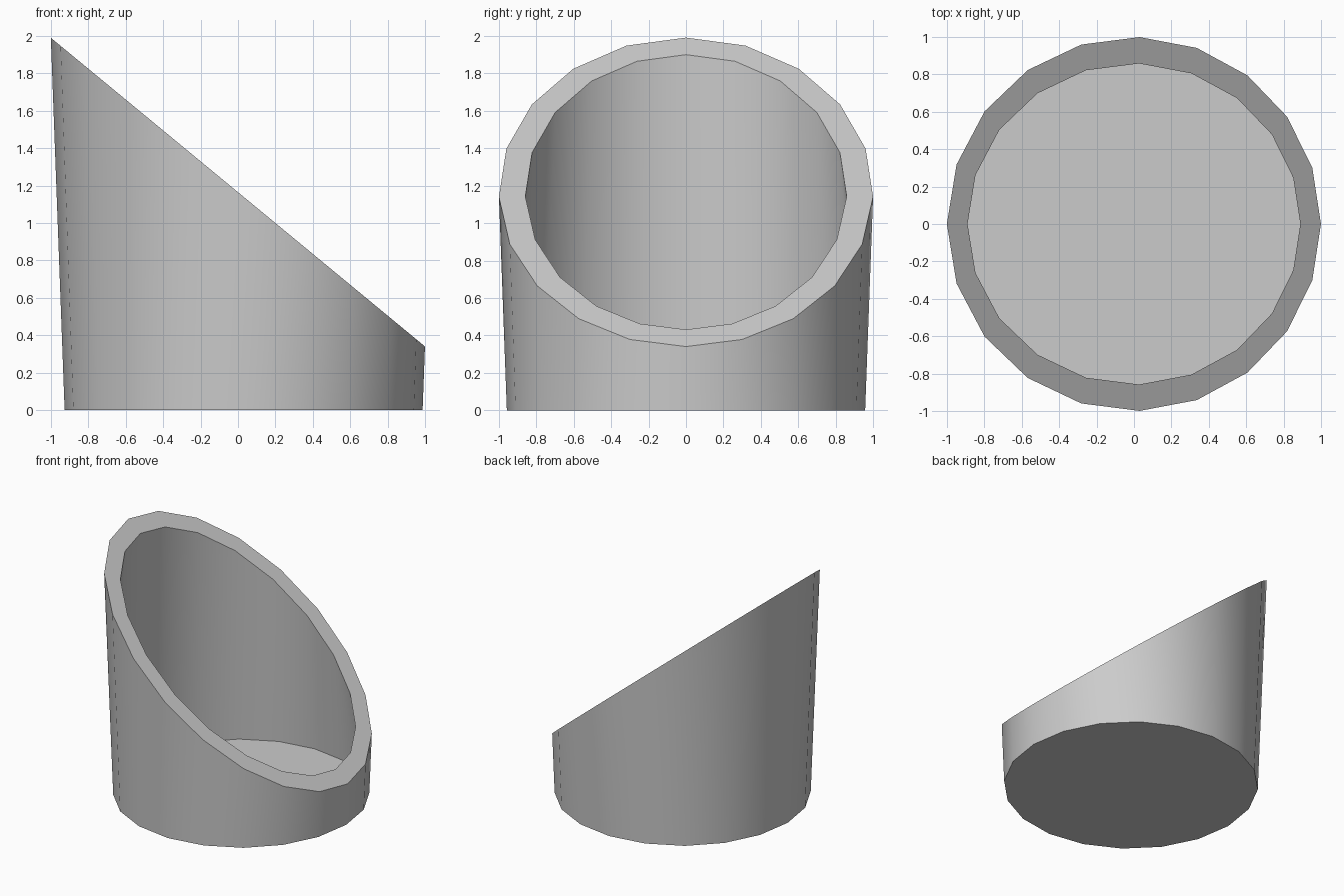
import bpy, bmesh, math

cube = bpy.data.objects.get("Cube")
if cube:
    bpy.data.objects.remove(cube, do_unlink=True)

SIDES = 20
CENTRE_X = 0.03          # axis of the flared wall
BASE_R, FLARE = 0.957, 0.037
CUT_Z, CUT_SLOPE = 1.165, 0.825   # slanted rim plane: z = CUT_Z - CUT_SLOPE * x
RIM_WIDTH = 0.14
FLOOR_Z = 0.004

# Plain grey material
grey = bpy.data.materials.new("plain grey")
grey.use_nodes = True
colour = (0.6, 0.6, 0.6, 1)
grey.diffuse_color = colour
grey.node_tree.nodes["Principled BSDF"].inputs["Base Color"].default_value = colour

bm = bmesh.new()

# Rings of the flared outer wall: level base and slanted rim
base, rim = [], []
for i in range(SIDES):
    a = 2 * math.pi * i / SIDES
    c, s = math.cos(a), math.sin(a)
    base.append(bm.verts.new((CENTRE_X + BASE_R * c, BASE_R * s, 0)))
    r = (BASE_R + FLARE * (CUT_Z - CUT_SLOPE * CENTRE_X)) / (1 + FLARE * CUT_SLOPE * c)
    x = CENTRE_X + r * c
    rim.append(bm.verts.new((x, r * s, CUT_Z - CUT_SLOPE * x)))

for i in range(SIDES):
    j = (i + 1) % SIDES
    bm.faces.new((base[i], base[j], rim[j], rim[i]))
bm.faces.new(base[::-1])
cap = bm.faces.new(rim)
bm.normal_update()

# Slanted rim band, then a hollow whose wall thins to the outer edge at the floor
bmesh.ops.inset_individual(bm, faces=[cap], thickness=RIM_WIDTH, use_even_offset=True)
floor = bmesh.ops.extrude_discrete_faces(bm, faces=[cap])["faces"][0]
for v in floor.verts:
    below = min(base, key=lambda b: (b.co.xy - v.co.xy).length)
    v.co = below.co
    v.co.z = FLOOR_Z
bm.normal_update()

mesh = bpy.data.meshes.new("slanted_cup")
bm.to_mesh(mesh)
bm.free()
mesh.materials.append(grey)
cup = bpy.data.objects.new("slanted_cup", mesh)
bpy.context.collection.objects.link(cup)

# Smooth walls, sharp rim and base edges
bpy.ops.object.select_all(action="DESELECT")
cup.select_set(True)
bpy.context.view_layer.objects.active = cup
bpy.ops.object.shade_smooth_by_angle(angle=math.radians(30))
